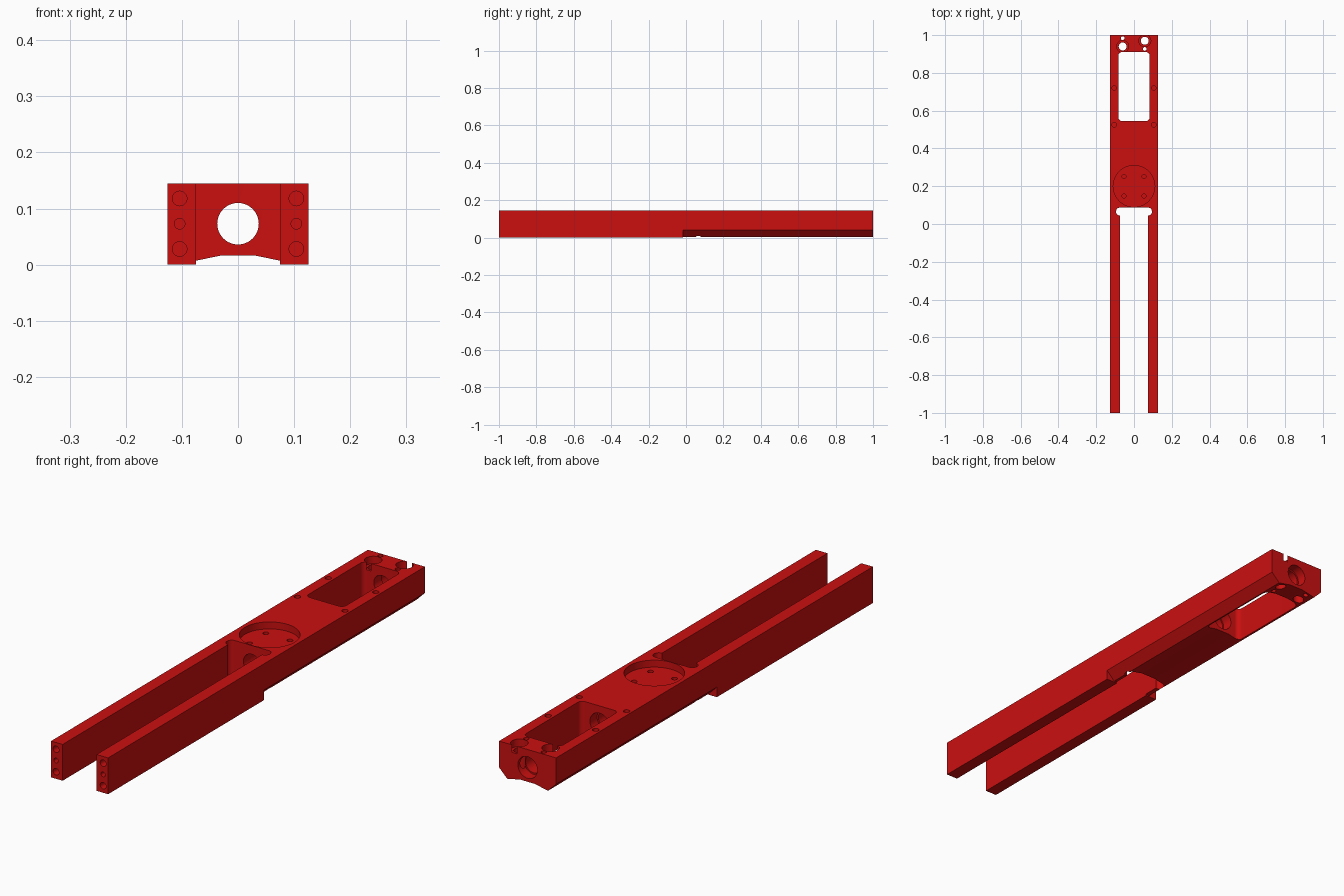
import bpy, bmesh, math
from mathutils import Matrix, Vector

if "Cube" in bpy.data.objects:
    bpy.data.objects.remove(bpy.data.objects["Cube"])

# Single red finish
red = bpy.data.materials.new("red")
red.use_nodes = True
colour = (0.6, 0.005, 0.005, 1)
red.diffuse_color = colour
red.node_tree.nodes["Principled BSDF"].inputs["Base Color"].default_value = colour

HALF_W, HEIGHT, BORE_Z = 0.126, 0.145, 0.073


def prism(name, outline, start, end, axis="z"):
    """Extrude a closed outline: (x, y) along z, or (x, z) along y."""
    def place(p, d):
        return (p[0], p[1], d) if axis == "z" else (p[0], d, p[1])
    bm = bmesh.new()
    face = bm.faces.new([bm.verts.new(place(p, start)) for p in outline])
    ext = bmesh.ops.extrude_face_region(bm, geom=[face])
    moved = [g for g in ext["geom"] if isinstance(g, bmesh.types.BMVert)]
    shift = Vector(place((0, 0), end - start))
    bmesh.ops.translate(bm, verts=moved, vec=shift)
    bmesh.ops.recalc_face_normals(bm, faces=bm.faces)
    mesh = bpy.data.meshes.new(name)
    bm.to_mesh(mesh)
    bm.free()
    mesh.materials.append(red)
    obj = bpy.data.objects.new(name, mesh)
    bpy.context.collection.objects.link(obj)
    return obj


def rect(x0, x1, y0, y1):
    return [(x0, y0), (x1, y0), (x1, y1), (x0, y1)]


def circle(cx, cy, r, n=48):
    return [(cx + r * math.cos(2 * math.pi * i / n),
             cy + r * math.sin(2 * math.pi * i / n)) for i in range(n)]


def rounded_rect(x0, x1, y0, y1, r, n=12):
    corners = [(x1 - r, y1 - r), (x0 + r, y1 - r), (x0 + r, y0 + r), (x1 - r, y0 + r)]
    return [(cx + r * math.cos(math.pi / 2 * (q + i / n)),
             cy + r * math.sin(math.pi / 2 * (q + i / n)))
            for q, (cx, cy) in enumerate(corners) for i in range(n + 1)]


beam = prism("forked_beam", rect(-HALF_W, HALF_W, -1, 1), 0, HEIGHT)


def cut(outline, start, end, axis="z"):
    """Subtract a prism from the beam and discard the cutter."""
    cutter = prism("cutter", outline, start, end, axis)
    cutter.hide_render = True
    mod = beam.modifiers.new("cut", "BOOLEAN")
    mod.operation, mod.solver, mod.object = "DIFFERENCE", "EXACT", cutter
    bpy.ops.object.select_all(action="DESELECT")
    bpy.context.view_layer.objects.active = beam
    beam.select_set(True)
    bpy.ops.object.modifier_apply(modifier=mod.name)
    mesh = cutter.data
    bpy.data.objects.remove(cutter)
    bpy.data.meshes.remove(mesh)


# Chamfered, shallow-grooved underside on the rear half
cut([(-0.2, -0.05), (0.2, -0.05), (0.2, 0.114), (0.09, 0.004), (0.032, 0.016),
     (-0.032, 0.016), (-0.09, 0.004), (-0.2, 0.114)], -0.015, 1.1, "y")

# Fork slot with its rounded relief, and the rear window
cut(rect(-0.075, 0.075, -1.1, 0.066), -0.1, 0.3)
cut(rounded_rect(-0.095, 0.095, 0.045, 0.087, 0.0205), -0.1, 0.3)
cut(rounded_rect(-0.083, 0.083, 0.545, 0.91, 0.02), -0.1, 0.3)

# Lengthwise bore with wider seats at the window and the rear end
cut(circle(0, BORE_Z, 0.037), 0.03, 1.1, "y")
cut(circle(0, BORE_Z, 0.043), 0.50, 0.60, "y")
cut(circle(0, BORE_Z, 0.043), 0.96, 1.1, "y")

# Round pocket with four screw holes
cut(circle(0, 0.2, 0.11, 64), 0.117, 0.3)
for x in (-0.053, 0.053):
    for y in (0.148, 0.252):
        cut(circle(x, y, 0.011, 24), 0.075, 0.3)

# Blind holes along the window rails
for x in (-0.105, 0.105):
    for y in (0.525, 0.72):
        cut(circle(x, y, 0.012, 24), 0.09, 0.3)

# Rear mounting holes: counterbored bolts and small pins
for x, bolt_y, pin_y in ((0.057, 0.97, 0.927), (-0.06, 0.94, 0.984)):
    cut(circle(x, bolt_y, 0.021), -0.1, 0.3)
    cut(circle(x, bolt_y, 0.032), 0.115, 0.3)
    cut(circle(x, pin_y, 0.010, 24), -0.1, 0.3)

# Blind holes in the fork tips
for x in (-0.104, 0.104):
    for z, r in ((0.028, 0.013), (0.073, 0.0095), (0.118, 0.013)):
        cut(circle(x, z, r, 32), -1.1, -0.92, "y")

# Smooth the round walls, keep machined edges crisp
bpy.ops.object.select_all(action="DESELECT")
bpy.context.view_layer.objects.active = beam
beam.select_set(True)
bpy.ops.object.shade_smooth_by_angle(angle=math.radians(10))
